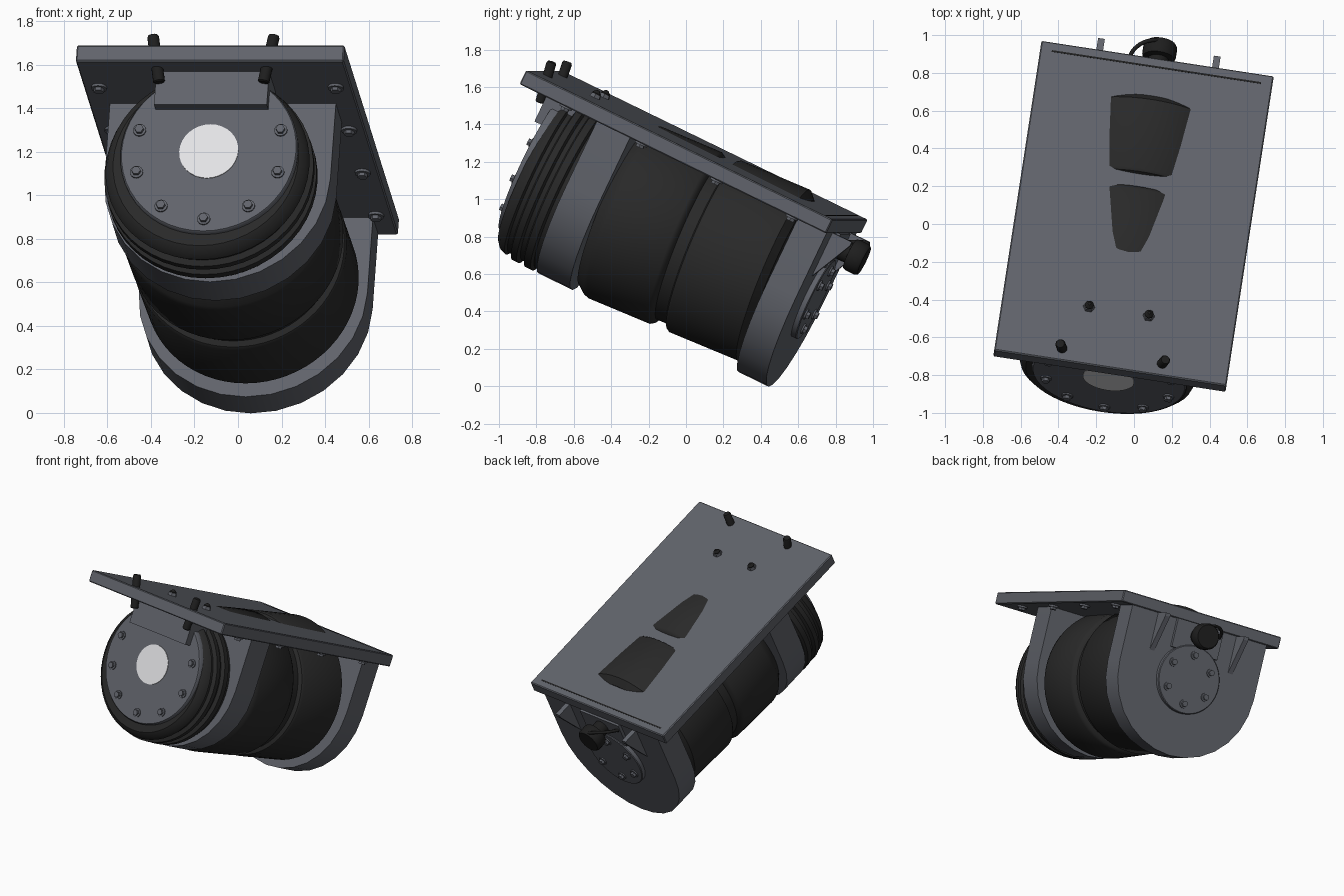
import bpy, bmesh
from math import sin, cos, pi, radians
from mathutils import Matrix, Vector

cube = bpy.data.objects.get("Cube")
if cube:
    bpy.data.objects.remove(cube)


def material(name, rgb):
    m = bpy.data.materials.new(name)
    m.use_nodes = True
    m.diffuse_color = (*rgb, 1)
    bsdf = next(n for n in m.node_tree.nodes if n.type == 'BSDF_PRINCIPLED')
    bsdf.inputs["Base Color"].default_value = (*rgb, 1)
    return m


GREY = material("slate grey", (0.117, 0.124, 0.145))
DARK = material("charcoal", (0.022, 0.022, 0.022))
BLACK = material("near black", (0.013, 0.013, 0.013))
WHITE = material("pale lens", (0.76, 0.76, 0.78))

# The whole assembly hangs from a plate pitched down at the back and yawed
POSE = (Matrix.Translation((0, 0.058, 1.29)) @ Matrix.Rotation(radians(-8.7), 4, 'Z')
        @ Matrix.Rotation(radians(-25.7), 4, 'X'))
UPRIGHT = Matrix.Rotation(pi / 2, 4, 'X')    # turns the lathe axis from y to z
AXIS_Z = -0.465


def finish(name, bm, mat, smooth=False):
    bmesh.ops.recalc_face_normals(bm, faces=bm.faces)
    me = bpy.data.meshes.new(name)
    bm.to_mesh(me)
    bm.free()
    me.materials.append(mat)
    ob = bpy.data.objects.new(name, me)
    bpy.context.collection.objects.link(ob)
    ob.matrix_world = POSE
    if smooth:
        bpy.ops.object.select_all(action='DESELECT')
        ob.select_set(True)
        bpy.context.view_layer.objects.active = ob
        bpy.ops.object.shade_smooth_by_angle(angle=radians(35))


def lathe(name, profile, mat, at=(0, 0, 0), turn=Matrix(), segs=48, smooth=True):
    """Revolve (distance, radius) pairs about the y axis, closing both ends."""
    bm = bmesh.new()
    rings = []
    for t, r in profile:
        rings.append([bm.verts.new((r * cos(2 * pi * i / segs), t, r * sin(2 * pi * i / segs)))
                      for i in range(segs)])
    for a, b in zip(rings, rings[1:]):
        for i in range(segs):
            j = (i + 1) % segs
            bm.faces.new((a[i], a[j], b[j], b[i]))
    bm.faces.new(rings[0])
    bm.faces.new(rings[-1])
    bm.transform(Matrix.Translation(at) @ turn)
    finish(name, bm, mat, smooth)


def box(name, lo, hi, mat, bevel=0):
    lo, hi = Vector(lo), Vector(hi)
    bm = bmesh.new()
    bmesh.ops.create_cube(bm, size=1)
    bm.transform(Matrix.Translation((lo + hi) / 2) @ Matrix.Diagonal((*(hi - lo), 1)))
    if bevel:
        bmesh.ops.bevel(bm, geom=bm.edges[:], offset=bevel, segments=1, affect='EDGES')
    finish(name, bm, mat)


def prism(name, points, direction, mat, smooth=False):
    bm = bmesh.new()
    face = bm.faces.new([bm.verts.new(p) for p in points])
    new = bmesh.ops.extrude_face_region(bm, geom=[face])["geom"]
    bmesh.ops.translate(bm, vec=direction, verts=[v for v in new if isinstance(v, bmesh.types.BMVert)])
    finish(name, bm, mat, smooth)


def saddle(name, y0, y1, r):
    """U-shaped bracket, flat at the top and round at the bottom."""
    pts = [(-r, y0, -0.08)]
    pts += [(-r * cos(pi * i / 14), y0, AXIS_Z - r * sin(pi * i / 14)) for i in range(15)]
    pts.append((r, y0, -0.08))
    prism(name, pts, (0, y1 - y0, 0), GREY, True)


# Mounting plate and slot line
box("mounting_plate", (-0.622, -0.92, -0.082), (0.622, 0.92, 0), GREY, 0.006)
box("plate_slot", (-0.56, 0.863, -0.01), (0.56, 0.873, 0.001), BLACK)

# Saddle brackets
saddle("front_saddle", -0.47, -0.27, 0.525)
saddle("rear_saddle", 0.735, 0.91, 0.531)

# Drum, slightly tilted so that its top breaks through the plate
drum = [(-0.05, 0.45), (0, 0.49), (0.03, 0.499), (0.38, 0.498), (0.4, 0.485), (0.41, 0.462),
        (0.475, 0.462), (0.485, 0.488), (0.5, 0.498), (0.9, 0.496), (0.94, 0.45)]
lathe("drum", drum, DARK, (0, -0.22, -0.495), Matrix.Rotation(radians(3.1), 4, 'X'), 64)

# Ribbed front collar, with end cap and lens
collar = [(-0.735, 0.43), (-0.71, 0.46), (-0.675, 0.473), (-0.665, 0.458), (-0.64, 0.458),
          (-0.63, 0.485), (-0.595, 0.485), (-0.585, 0.462), (-0.56, 0.462), (-0.55, 0.488),
          (-0.51, 0.488), (-0.5, 0.468), (-0.46, 0.468)]
lathe("ribbed_collar", collar, DARK, (-0.015, 0, -0.503))
lathe("front_cap", [(-0.76, 0.405), (-0.75, 0.412), (-0.7, 0.412)], GREY, (0, 0, AXIS_Z))
lathe("lens", [(-0.764, 0.137), (-0.74, 0.137)], WHITE, (0, 0, AXIS_Z), segs=32)


def bolt_circle(name, count, radius, y, out, phase):
    for i in range(count):
        a = phase + 2 * pi * i / count
        at = (radius * cos(a), y, AXIS_Z + radius * sin(a))
        lathe(f"{name}_washer_{i + 1}", [(0, 0.03), (0.008 * out, 0.03)], GREY, at, segs=16)
        lathe(f"{name}_{i + 1}", [(0, 0.021), (0.025 * out, 0.021)], GREY, at, segs=6, smooth=False)


bolt_circle("front_cap_bolt", 10, 0.345, -0.76, -1, -pi / 2)

# Rear cover with its bolts
lathe("rear_cover", [(0.9, 0.235), (0.937, 0.235), (0.942, 0.23)], GREY, (0, 0, AXIS_Z))
bolt_circle("rear_cover_bolt", 6, 0.17, 0.942, 1, pi / 2)

# Front junction box
box("front_box", (-0.262, -0.81, -0.25), (0.262, -0.6, -0.08), GREY)

# Rear connector, its panel and tether
box("connector_panel", (-0.18, 0.9, -0.28), (0.18, 0.932, -0.08), GREY)
lathe("connector", [(0.92, 0.055), (0.995, 0.055), (1.0, 0.085), (1.015, 0.09), (1.07, 0.09),
                    (1.085, 0.08)], BLACK, (0.005, 0, -0.165), segs=24)
cu = bpy.data.curves.new("connector_tether", 'CURVE')
cu.dimensions = '3D'
cu.bevel_depth = 0.011
cu.bevel_resolution = 2
sp = cu.splines.new('BEZIER')
path = [(-0.16, 0.93, -0.13), (-0.12, 1.01, -0.09), (-0.04, 1.06, -0.08), (0.01, 1.07, -0.1)]
sp.bezier_points.add(len(path) - 1)
for bp, co in zip(sp.bezier_points, path):
    bp.co = co
    bp.handle_left_type = bp.handle_right_type = 'AUTO'
cu.materials.append(BLACK)
tether = bpy.data.objects.new("connector_tether", cu)
bpy.context.collection.objects.link(tether)
tether.matrix_world = POSE

for side, s in (("right", -1), ("left", 1)):
    # Gusset behind the rear saddle
    x = s * 0.31 - 0.018
    prism(f"gusset_{side}", [(x, 0.9, -0.083), (x, 1.025, -0.083), (x, 1.025, -0.105),
                             (x, 0.91, -0.34), (x, 0.9, -0.34)], (0.036, 0, 0), GREY)
    # Splayed studs through the front edge
    splay = Matrix.Rotation(radians(10 * s), 4, 'Y') @ Matrix.Rotation(radians(8), 4, 'X')
    lathe(f"front_stud_{side}", [(-0.15, 0.022), (-0.145, 0.027), (0.07, 0.027), (0.08, 0.022)],
          BLACK, (s * 0.268, -0.85, 0), splay @ UPRIGHT, 16)
    # Pointed studs on top of the plate
    at = (s * 0.16, -0.585, 0)
    lathe(f"top_nut_{side}", [(0, 0.032), (0.02, 0.028)], GREY, at, UPRIGHT, 6, False)
    lathe(f"top_stud_{side}", [(0, 0.024), (0.026, 0.024), (0.042, 0.008)], BLACK, at, UPRIGHT, 8, False)
    # Plate fasteners along each side
    for i in range(4):
        at = (s * 0.55, -0.65 + 0.452 * i, -0.082)
        lathe(f"plate_washer_{side}_{i + 1}", [(0, 0.036), (-0.012, 0.036)], GREY, at, UPRIGHT, 16)
        lathe(f"plate_bolt_{side}_{i + 1}", [(0, 0.024), (-0.028, 0.024)], GREY, at, UPRIGHT, 6, False)
